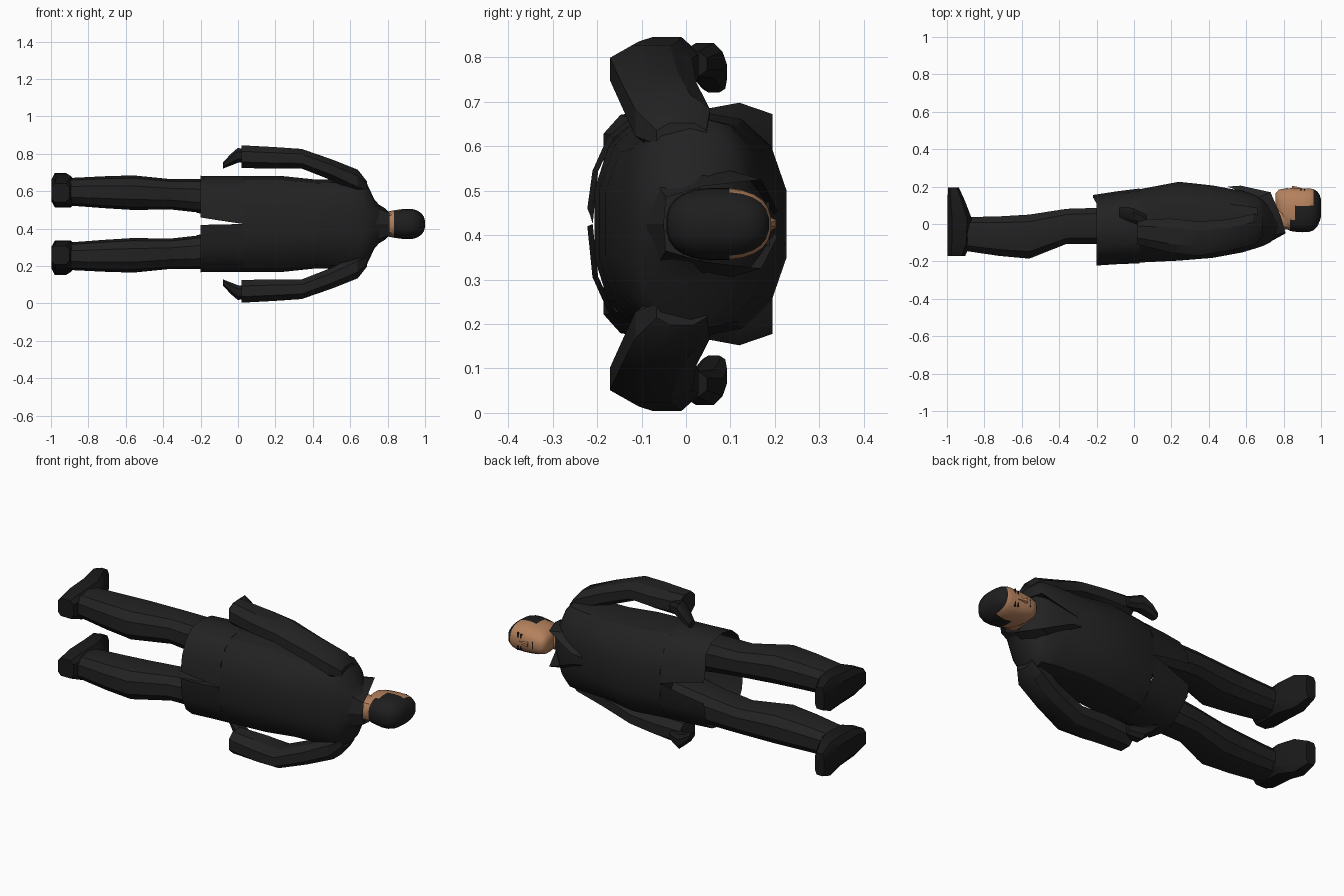
import bpy, bmesh, math
from mathutils import Vector

if "Cube" in bpy.data.objects:
    bpy.data.objects.remove(bpy.data.objects["Cube"])

ZC = 0.425          # height of the body's long axis (figure lies along x, chest to +y)


def material(name, rgb):
    m = bpy.data.materials.new(name)
    m.diffuse_color = (*rgb, 1)
    m.use_nodes = True
    m.node_tree.nodes["Principled BSDF"].inputs["Base Color"].default_value = m.diffuse_color
    return m


COAT = material("charcoal cloth", (0.016, 0.016, 0.016))
SHOE = material("black leather", (0.010, 0.010, 0.010))
HAIR = material("black hair", (0.013, 0.013, 0.013))
SKIN = material("tan skin", (0.46, 0.22, 0.11))


def finish(name, bm, mats, angle=30):
    bmesh.ops.recalc_face_normals(bm, faces=bm.faces)
    me = bpy.data.meshes.new(name)
    bm.to_mesh(me)
    bm.free()
    ob = bpy.data.objects.new(name, me)
    bpy.context.collection.objects.link(ob)
    for m in mats:
        me.materials.append(m)
    bpy.ops.object.select_all(action='DESELECT')
    ob.select_set(True)
    bpy.context.view_layer.objects.active = ob
    bpy.ops.object.shade_smooth_by_angle(angle=math.radians(angle))
    return ob


def power(v, p):
    return math.copysign(abs(v) ** p, v)


def section(ring, t, p, side, axis):
    """Point on a rounded section; ring = (along, a0, a1, z0, z1)."""
    s, a0, a1, z0, z1 = ring
    a = (a0 + a1) / 2 + (a1 - a0) / 2 * power(math.cos(t), p)
    z = (z0 + z1) / 2 + (z1 - z0) / 2 * power(math.sin(t), p)
    z = ZC + side * z
    return (s, a, z) if axis == 'x' else (a, s, z)


def loft(name, rings, mats, n=10, p=0.8, side=1, axis='x', rule=None, angle=30):
    bm = bmesh.new()
    rows = [[bm.verts.new(section(r, 2 * math.pi * (i + 0.5) / n, p, side, axis))
             for i in range(n)] for r in rings]
    for a, b in zip(rows, rows[1:]):
        for i in range(n):
            j = (i + 1) % n
            bm.faces.new((a[i], a[j], b[j], b[i]))
    bm.faces.new(rows[0])
    bm.faces.new(rows[-1])
    if rule:
        for f in bm.faces:
            f.material_index = rule(f.calc_center_median())
    return finish(name, bm, mats, angle)


def sheet(name, rows, mat):
    bm = bmesh.new()
    vs = [[bm.verts.new(c) for c in r] for r in rows]
    for a, b in zip(vs, vs[1:]):
        for i in range(len(a) - 1):
            bm.faces.new((a[i], a[i + 1], b[i + 1], b[i]))
    return finish(name, bm, [mat])


def box(name, centre, size, mat):
    bm = bmesh.new()
    bmesh.ops.create_cube(bm, size=1)
    for v in bm.verts:
        v.co = Vector(c + q * s for c, q, s in zip(centre, v.co, size))
    return finish(name, bm, [mat])


def sym(x, y0, y1, w):
    return (x, y0, y1, -w, w)


# Coat body, closed from hips to neck
loft("coat_body", [sym(0.03, -0.21, 0.19, 0.256), sym(0.24, -0.2, 0.23, 0.256),
                   sym(0.42, -0.185, 0.21, 0.237), sym(0.58, -0.155, 0.18, 0.243),
                   sym(0.66, -0.13, 0.155, 0.245), sym(0.69, -0.12, 0.14, 0.215),
                   sym(0.73, -0.1, 0.11, 0.13), sym(0.77, -0.06, 0.07, 0.085)],
     [COAT], n=14)

# Coat skirt: two open half shells with a back vent and a front opening
for side, vent in ((1, 0.035), (-1, 0.005)):
    rows = []
    for x, y0, y1, w, back, front in ((0.03, -0.21, 0.19, 0.256, 0, 0),
                                      (-0.09, -0.215, 0.175, 0.257, vent / 2, 0.03),
                                      (-0.2, -0.222, 0.155, 0.258, vent, 0.06)):
        row = []
        for i in range(9):
            t = math.pi * i / 8
            px, py, pz = section(sym(x, y0, y1, w), t, 0.8, 1, 'x')
            off = max(pz - ZC, front if i == 0 else back if i == 8 else 0)
            row.append((px - 0.02 * (i < 2) * (x < -0.1), py, ZC + side * off))
        rows.append(row)
    sheet("coat_skirt", rows, COAT)

# Raised collar with flared lapel wings
for side in (1, -1):
    base = ((0.72, -0.10, 0), (0.70, -0.07, 0.10), (0.69, 0.03, 0.14), (0.66, 0.14, 0.10), (0.50, 0.20, 0.02))
    top = ((0.81, -0.05, 0), (0.81, -0.045, 0.06), (0.785, 0.04, 0.085), (0.73, 0.17, 0.10), (0.57, 0.205, 0.03))
    sheet("collar", [[(x, y, ZC + side * z) for x, y, z in r] for r in (base, top)], COAT)

for side in (1, -1):
    # Sleeves
    loft("sleeve", [(0.69, -0.07, 0.05, 0.16, 0.23), (0.64, -0.12, 0.06, 0.16, 0.295),
                    (0.5, -0.15, 0.03, 0.23, 0.35), (0.34, -0.178, 0.02, 0.293, 0.405),
                    (0.2, -0.16, 0.035, 0.292, 0.415), (0.02, -0.115, 0.03, 0.295, 0.425)],
         [COAT], n=8, p=0.85, side=side)
    # Gloved hands
    loft("hand", [(0.07, -0.03, 0.05, 0.33, 0.39), (0.0, 0.0, 0.085, 0.325, 0.41),
                  (-0.04, 0.015, 0.095, 0.31, 0.375), (-0.08, 0.035, 0.09, 0.295, 0.33)],
         [SHOE], n=8, side=side)
    # Trouser legs
    loft("leg", [(0.05, -0.13, 0.11, 0.02, 0.235), (-0.2, -0.11, 0.09, 0.06, 0.24),
                 (-0.36, -0.11, 0.085, 0.078, 0.24), (-0.56, -0.19, 0.055, 0.075, 0.26),
                 (-0.72, -0.175, 0.045, 0.085, 0.255), (-0.92, -0.145, 0.04, 0.1, 0.245)],
         [COAT], n=10, side=side)
    # Shoes, lofted heel to toe
    loft("shoe", [(-0.17, -1, -0.9, 0.115, 0.22), (-0.1, -1, -0.87, 0.09, 0.25),
                  (0.03, -1, -0.865, 0.085, 0.26), (0.12, -1, -0.9, 0.085, 0.277),
                  (0.195, -0.995, -0.935, 0.12, 0.25)],
         [SHOE], n=8, p=0.55, side=side, axis='y')


# Head: hair on crown, back and temples, skin elsewhere
def hair_rule(c):
    return int(c.x > 0.96 or (c.y < 0.025 and c.x > 0.835) or (c.x > 0.86 and c.y < 0.09))


loft("head", [sym(0.757, 0.09, 0.165, 0.035), sym(0.775, 0.03, 0.185, 0.055),
              sym(0.805, -0.02, 0.19, 0.068), sym(0.835, -0.038, 0.192, 0.074),
              sym(0.86, -0.042, 0.192, 0.078), sym(0.9, -0.045, 0.19, 0.082),
              sym(0.935, -0.043, 0.192, 0.08), sym(0.96, -0.035, 0.187, 0.072),
              sym(0.98, -0.015, 0.175, 0.058), sym(0.993, 0.015, 0.155, 0.04),
              sym(1.0, 0.04, 0.13, 0.018)],
     [SKIN, HAIR], n=24, p=0.8, rule=hair_rule, angle=50)
loft("neck", [sym(0.68, -0.04, 0.09, 0.06), sym(0.84, -0.03, 0.1, 0.062)], [SKIN], n=12)

# Face details
loft("nose", [sym(0.845, 0.17, 0.205, 0.016), sym(0.865, 0.17, 0.203, 0.012),
              sym(0.905, 0.17, 0.19, 0.006)], [SKIN], n=6)
for side in (1, -1):
    box("eye", (0.893, 0.184, ZC + side * 0.032), (0.007, 0.008, 0.022), HAIR)
    box("eyebrow", (0.912, 0.184, ZC + side * 0.034), (0.006, 0.008, 0.03), HAIR)
box("mouth", (0.818, 0.187, ZC), (0.005, 0.009, 0.04), HAIR)
